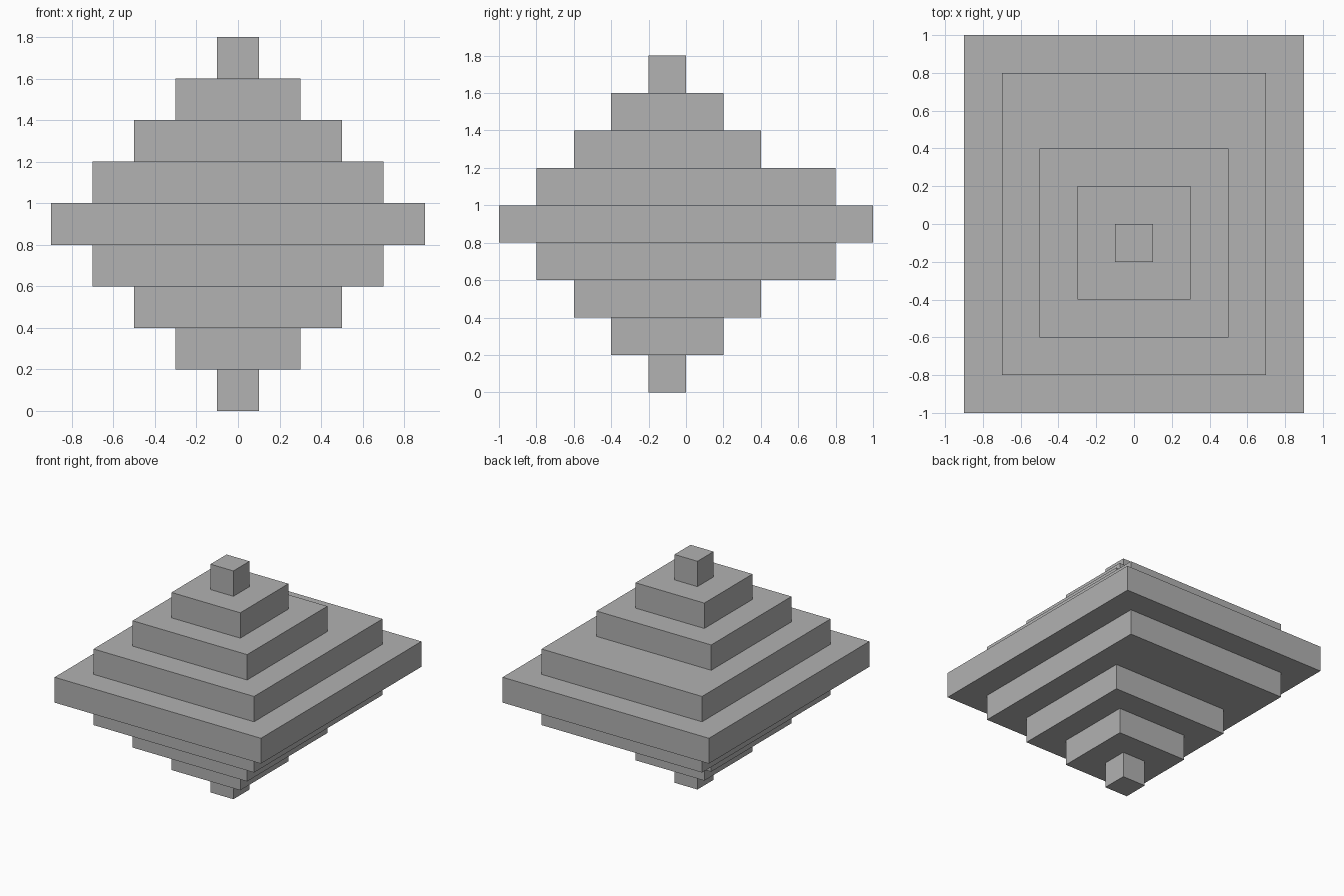
import bpy

default_cube = bpy.data.objects.get("Cube")
if default_cube:
    bpy.data.objects.remove(default_cube, do_unlink=True)

# Single stone colour
GREY = (0.445, 0.445, 0.445, 1)
stone = bpy.data.materials.new("stone_grey")
stone.use_nodes = True
stone.diffuse_color = GREY
stone.node_tree.nodes["Principled BSDF"].inputs["Base Color"].default_value = GREY

STEP = 0.2        # height of every tier
MIDDLE_Z = 0.9    # centre height of the widest tier


def add_tier(name, half_width, y_front, y_back, z):
    """Add one flat rectangular slab centred at height z."""
    bpy.ops.mesh.primitive_cube_add(size=1, location=(0, (y_front + y_back) / 2, z))
    tier = bpy.context.object
    tier.name = tier.data.name = name
    tier.scale = (2 * half_width, y_back - y_front, STEP)
    bpy.ops.object.transform_apply(location=False, rotation=False, scale=True)
    tier.data.materials.append(stone)


# Back edge of each tier, from the widest outwards; the small tiers sit forward
BACK_EDGES = (1.0, 0.8, 0.4, 0.2, 0.0)

for i, y_back in enumerate(BACK_EDGES):
    half_width = 0.9 - i * STEP
    y_front = -1 + i * STEP
    if i == 0:
        add_tier("middle_tier", half_width, y_front, y_back, MIDDLE_Z)
        continue
    # Matching tiers above and below the middle
    for side, sign in (("upper", 1), ("lower", -1)):
        add_tier(f"{side}_tier_{i}", half_width, y_front, y_back,
                 MIDDLE_Z + sign * i * STEP)
